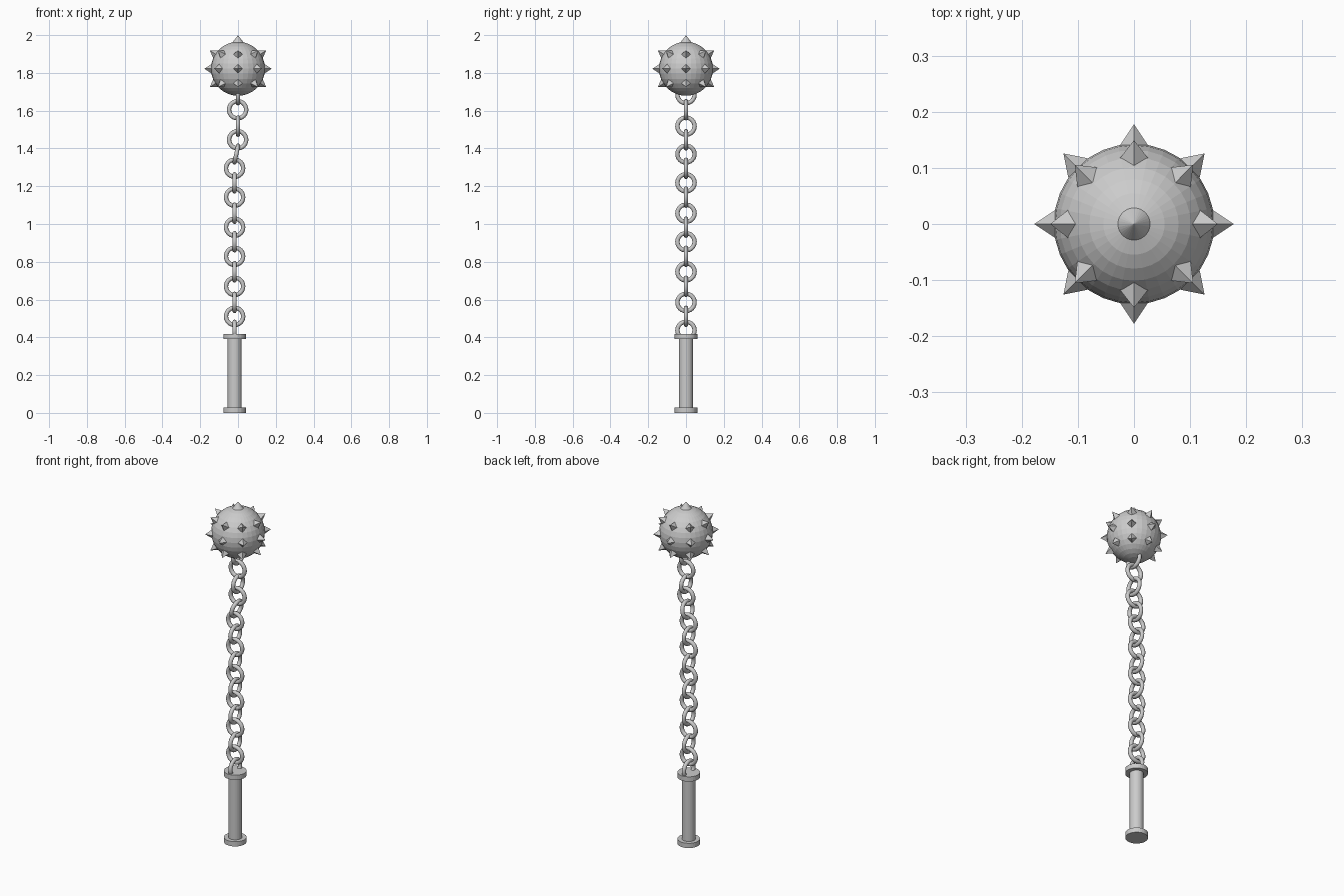
import bpy
import math
from mathutils import Vector, Matrix

if "Cube" in bpy.data.objects:
    bpy.data.objects.remove(bpy.data.objects["Cube"])

steel = bpy.data.materials.new("grey steel")
steel.diffuse_color = (0.6, 0.6, 0.6, 1)
steel.use_nodes = True
steel.node_tree.nodes["Principled BSDF"].inputs["Base Color"].default_value = steel.diffuse_color

BALL_Z = 1.822      # centre of the spiked ball
HANDLE_X = -0.018   # the handle and lower chain hang slightly off centre


def finish(name):
    ob = bpy.context.object
    ob.name = name
    ob.data.materials.append(steel)
    return ob


def cylinder(name, radius, z0, z1):
    bpy.ops.mesh.primitive_cylinder_add(vertices=32, radius=radius, depth=z1 - z0,
                                        location=(HANDLE_X, 0, (z0 + z1) / 2))
    return finish(name)


def spike(name, lat, lon, sides=4, base=0.035):
    # cone pointing outward, its base sunk into the ball
    d = Vector((math.cos(lat) * math.cos(lon), math.cos(lat) * math.sin(lon), math.sin(lat)))
    r0, r1 = 0.125, 0.178
    bpy.ops.mesh.primitive_cone_add(vertices=sides, radius1=base, radius2=0, depth=r1 - r0)
    ob = finish(name)
    turn = Matrix.Rotation(lon, 4, 'Z') @ Matrix.Rotation(math.pi / 2 - lat, 4, 'Y')
    ob.matrix_world = Matrix.Translation(Vector((0, 0, BALL_Z)) + d * (r0 + r1) / 2) @ turn


def link(name, x, z, side_on, tilt=0.0):
    # side_on links lie in the YZ plane, the others in the XZ plane
    bpy.ops.mesh.primitive_torus_add(major_segments=24, minor_segments=10,
                                     major_radius=0.0455, minor_radius=0.0115)
    ob = finish(name)
    face = Matrix.Rotation(math.pi / 2, 4, 'Y' if side_on else 'X')
    ob.matrix_world = (Matrix.Translation((x, 0, z)) @ Matrix.Rotation(tilt, 4, 'Y') @ face)
    bpy.ops.object.shade_smooth_by_angle(angle=math.radians(40))


# Handle: grip with a flange at each end
cylinder("handle_grip", 0.037, 0.01, 0.40)
cylinder("handle_bottom_flange", 0.06, 0.0, 0.028)
cylinder("handle_top_flange", 0.06, 0.39, 0.418)

# Ball
bpy.ops.mesh.primitive_uv_sphere_add(segments=32, ring_count=16, radius=0.143,
                                     location=(0, 0, BALL_Z))
finish("ball")

# Three rings of eight spikes, plus a round one on top
for row, lat in (("lower", -33), ("middle", 0), ("upper", 33)):
    for i in range(8):
        spike(f"{row}_spike_{i}", math.radians(lat), i * math.pi / 4)
spike("top_spike", math.pi / 2, 0, sides=32, base=0.04)

# Chain: alternating links from the ball down to the handle
front_z = (1.605, 1.446, 1.295, 1.142, 0.983, 0.829, 0.670, 0.511)
side_z = (1.685, 1.518, 1.370, 1.218, 1.057, 0.906, 0.747, 0.585, 0.437)
for i, z in enumerate(front_z):
    link(f"front_link_{i}", -0.002 if i < 2 else HANDLE_X, z, False)
for i, z in enumerate(side_z):
    x = 0.0 if i < 2 else HANDLE_X
    if i == 2:      # the link that carries the sideways step
        link(f"side_link_{i}", -0.009, z, True, math.radians(12))
    else:
        link(f"side_link_{i}", x, z, True)
